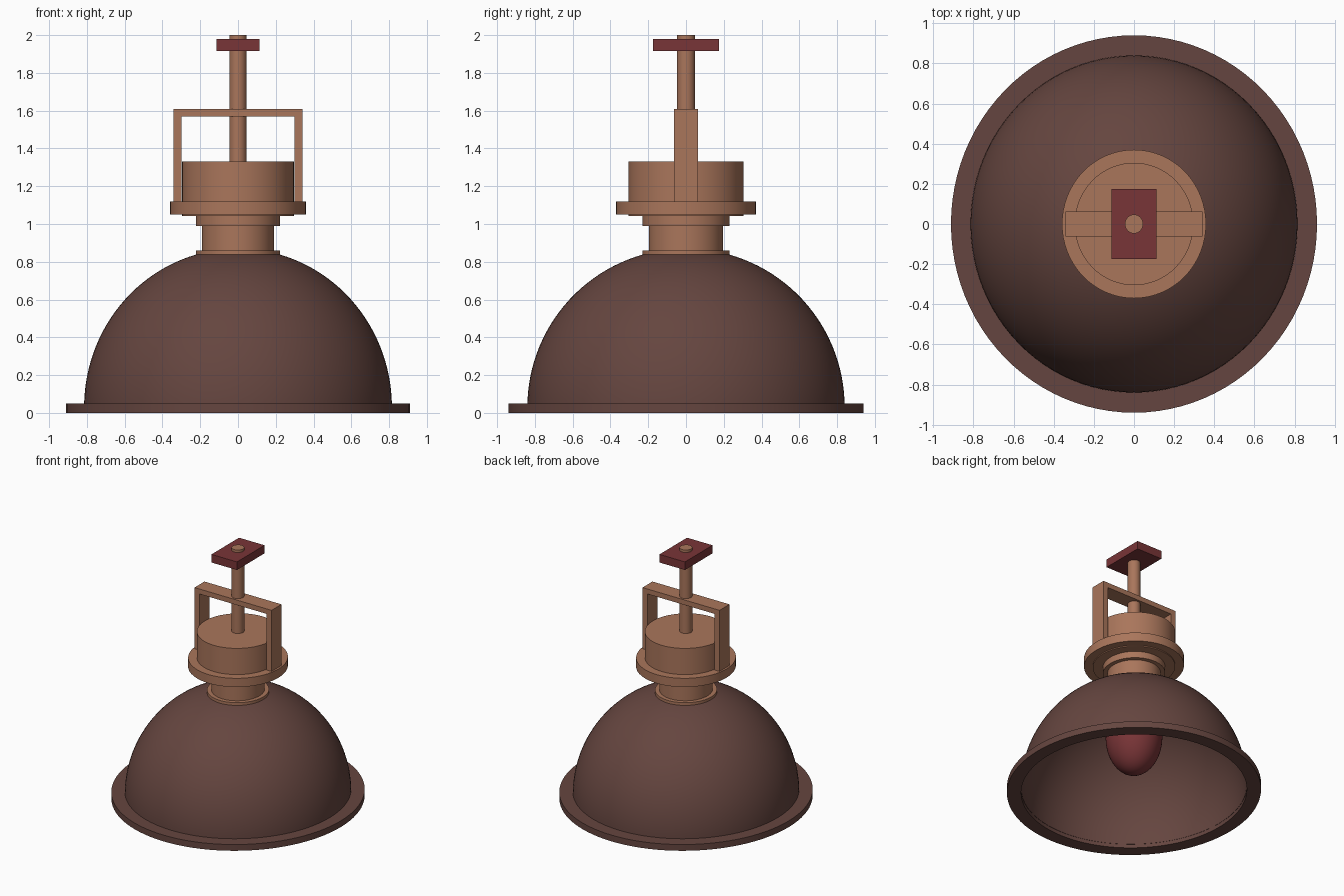
import bpy, bmesh
from math import sin, cos, pi, radians

if "Cube" in bpy.data.objects:
    bpy.data.objects.remove(bpy.data.objects["Cube"])

SX = 0.97  # round parts are slightly narrower in x


def material(name, rgb):
    m = bpy.data.materials.new(name)
    m.diffuse_color = (*rgb, 1)
    m.use_nodes = True
    m.node_tree.nodes["Principled BSDF"].inputs["Base Color"].default_value = m.diffuse_color
    return m


BROWN = material("brown_enamel", (0.13, 0.06, 0.05))
COPPER = material("copper", (0.40, 0.18, 0.105))
RED = material("dark_red", (0.19, 0.035, 0.038))


def finish(name, bm, mat, smooth=True):
    bmesh.ops.recalc_face_normals(bm, faces=bm.faces)
    me = bpy.data.meshes.new(name)
    bm.to_mesh(me)
    bm.free()
    me.materials.append(mat)
    ob = bpy.data.objects.new(name, me)
    bpy.context.collection.objects.link(ob)
    if smooth:
        bpy.ops.object.select_all(action='DESELECT')
        ob.select_set(True)
        bpy.context.view_layer.objects.active = ob
        bpy.ops.object.shade_smooth_by_angle(angle=radians(35))
    return ob


def lathe(name, profile, mat, closed=False, n=64):
    """Spin (radius, z) points around the z axis."""
    bm = bmesh.new()
    pts = profile + profile[:1] if closed else profile
    verts = [bm.verts.new((r, 0, z)) for r, z in pts]
    edges = [bm.edges.new(p) for p in zip(verts, verts[1:])]
    bmesh.ops.spin(bm, geom=verts + edges, cent=(0, 0, 0), axis=(0, 0, 1),
                   angle=2 * pi, steps=n, use_duplicate=False)
    bmesh.ops.remove_doubles(bm, verts=bm.verts, dist=1e-5)
    bmesh.ops.scale(bm, vec=(SX, 1, 1), verts=bm.verts)
    return finish(name, bm, mat)


def disc(name, r, z0, z1, mat=COPPER, n=64):
    return lathe(name, [(0, z0), (r, z0), (r, z1), (0, z1)], mat, n=n)


def box(name, x0, x1, y, z0, z1, mat):
    bm = bmesh.new()
    bmesh.ops.create_cube(bm, size=1)
    for v in bm.verts:
        v.co = ((x0 + x1) / 2 + v.co.x * (x1 - x0), v.co.y * 2 * y,
                (z0 + z1) / 2 + v.co.z * (z1 - z0))
    return finish(name, bm, mat, smooth=False)


def arc(r, zc, a0, a1, n, b=None):
    b = b or r
    return [(r * cos(a), zc + b * sin(a))
            for a in (a0 + (a1 - a0) * i / n for i in range(n + 1))]


# Thin dome shade, open below, and its flat rim
outer = arc(0.84, 0.03, 0, radians(80), 28)
inner = arc(0.833, 0.03, radians(80), 0, 28)
lathe("shade_dome", outer + inner, BROWN, closed=True, n=96)
lathe("shade_rim", [(0.835, 0), (0.94, 0), (0.94, 0.05), (0.835, 0.05)],
      BROWN, closed=True, n=96)

# Bulb inside the shade
bulb = arc(0.21, 0.45, -pi / 2, radians(60), 22, b=0.30)
bulb[0] = (0, 0.15)
lathe("bulb", bulb + [(0.10, 0.85), (0, 0.85)], RED, n=48)

# Neck and socket stack
disc("neck_lower_ring", 0.23, 0.82, 0.86)
disc("neck", 0.197, 0.83, 1.0)
disc("neck_upper_ring", 0.23, 0.99, 1.05)
disc("flange", 0.37, 1.05, 1.12)
disc("socket_housing", 0.305, 1.042, 1.33)

# Square hanging bracket: two legs and a top bar
for side, s in (("left", -1), ("right", 1)):
    a, b = sorted((s * 0.298, s * 0.342))
    box(f"bracket_leg_{side}", a, b, 0.063, 1.11, 1.61, COPPER)
box("bracket_bar", -0.298, 0.298, 0.063, 1.57, 1.61, COPPER)

# Hanging rod and ceiling plate
disc("rod", 0.047, 1.32, 2.0, n=32)
box("ceiling_plate", -0.113, 0.113, 0.175, 1.915, 1.98, RED)
